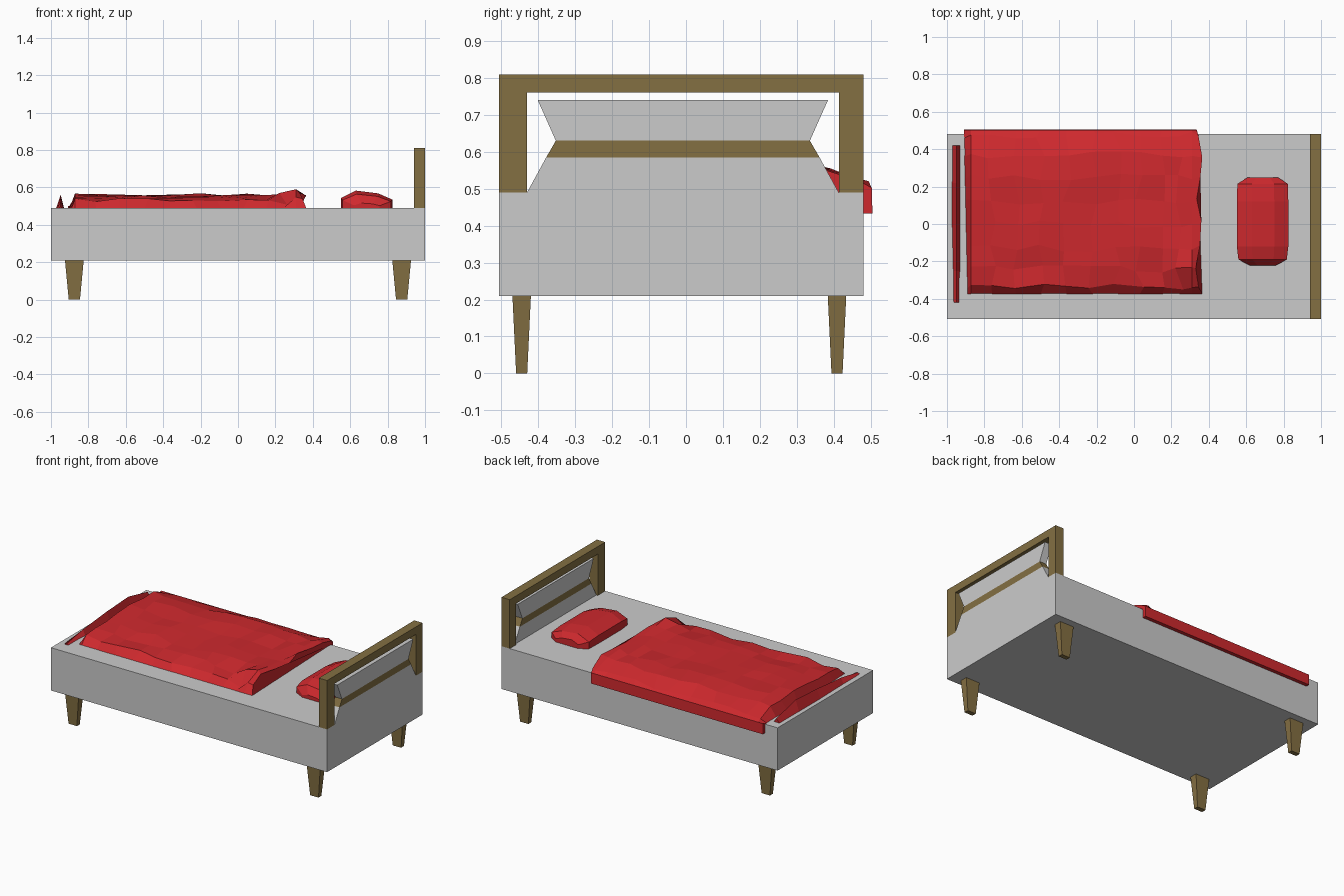
import bpy, math, random

if "Cube" in bpy.data.objects:
    bpy.data.objects.remove(bpy.data.objects["Cube"])
random.seed(4)
CY = -0.013          # mattress centre in y
TOP = 0.49           # mattress top


def material(name, rgb):
    m = bpy.data.materials.new(name)
    m.diffuse_color = (*rgb, 1)
    m.use_nodes = True
    m.node_tree.nodes["Principled BSDF"].inputs["Base Color"].default_value = m.diffuse_color
    return m


WOOD = material("wood", (0.23, 0.16, 0.055))
RED = material("red_fabric", (0.62, 0.022, 0.027))


def loft(name, rings, mat=None):
    """Skin closed rings of equal length and cap both ends."""
    n = len(rings[0])
    verts = [p for r in rings for p in r]
    faces = [(i * n + j, i * n + (j + 1) % n, (i + 1) * n + (j + 1) % n, (i + 1) * n + j)
             for i in range(len(rings) - 1) for j in range(n)]
    faces += [tuple(reversed(range(n))), tuple(range(len(verts) - n, len(verts)))]
    me = bpy.data.meshes.new(name)
    me.from_pydata(verts, [], faces)
    ob = bpy.data.objects.new(name, me)
    bpy.context.collection.objects.link(ob)
    if mat:
        me.materials.append(mat)
    bpy.context.view_layer.objects.active = ob
    bpy.ops.object.mode_set(mode='EDIT')
    bpy.ops.mesh.select_all(action='SELECT')
    bpy.ops.mesh.normals_make_consistent(inside=False)
    bpy.ops.object.mode_set(mode='OBJECT')
    return ob


def rect(cx, cy, hx, hy, z):
    return [(cx - hx, cy - hy, z), (cx + hx, cy - hy, z), (cx + hx, cy + hy, z), (cx - hx, cy + hy, z)]


def slab(name, profile, x0, x1, mat=None):
    """Extrude a (y, z) profile along x."""
    return loft(name, [[(x, y, z) for y, z in profile] for x in (x0, x1)], mat)


# Mattress base
loft("mattress", [rect(0, CY, 1, 0.494, 0.21), rect(0, CY, 1, 0.494, TOP)])

# Tapered legs
for sx, xn in ((-1, "foot"), (1, "head")):
    for sy, yn in ((-1, "front"), (1, "back")):
        c = (sx * 0.875, CY - 0.005 + sy * 0.427)
        loft(f"{xn}_{yn}_leg", [rect(*c, 0.03, 0.015, 0), rect(*c, 0.05, 0.025, 0.21)], WOOD)

# Headboard frame: one arch-shaped profile
slab("headboard_frame", [(-0.507, TOP), (-0.43, TOP), (-0.43, 0.76), (0.415, 0.76),
                         (0.415, TOP), (0.481, TOP), (0.481, 0.81), (-0.507, 0.81)], 0.94, 1, WOOD)


# Hourglass headboard panel in three bands
def band(name, h0, z0, h1, z1, mat=None):
    c = -0.0085
    slab(name, [(c - h0, z0), (c + h0, z0), (c + h1, z1), (c - h1, z1)], 0.95, 1, mat)


band("lower_panel", 0.422, TOP, 0.37, 0.585)
band("panel_rail", 0.37, 0.585, 0.344, 0.63, WOOD)
band("upper_panel", 0.344, 0.63, 0.393, 0.74)

# Crumpled blanket: cross-sections along x, hanging over the back edge
section = [(-0.375, 0.488), (-0.345, 0.532), (-0.24, 0.542), (-0.13, 0.552), (0.0, 0.556),
           (0.12, 0.56), (0.25, 0.56), (0.37, 0.553), (0.475, 0.518), (0.503, 0.502),
           (0.505, 0.433), (0.478, 0.433), (0.478, 0.488)]
head_shift = [0, -0.02, -0.035, -0.012, -0.005, -0.03, -0.01, 0, -0.02, -0.03, -0.03, -0.03, -0.03]
stations = [-0.91, -0.872, -0.76, -0.63, -0.5, -0.36, -0.22, -0.09, 0.03, 0.15, 0.24, 0.31, 0.365]
rings = []
for i, x in enumerate(stations):
    inner = 1 < i < len(stations) - 2
    ring = []
    for j, (y, z) in enumerate(section):
        px, py, pz = x, y, z
        if 1 <= j <= 8:
            px += random.uniform(-0.025, 0.025) if inner else 0
            py += random.uniform(-0.02, 0.02) if j > 1 else 0.025 * math.sin(i * 1.1) ** 2
            pz += random.uniform(-0.009, 0.009)
            # raised fold near the front head corner
            pz += 0.06 * math.exp(-((x - 0.31) / 0.07) ** 2 - ((y + 0.22) / 0.09) ** 2)
            if i == 0:
                pz = 0.488
            if i == 10 and j == 1:
                pz, py = 0.507, -0.35
        if i == 0 and j <= 8:
            px += 0.02 * (0.5 - y) / 0.87
        if i == len(stations) - 1:
            px += head_shift[j]
        ring.append((px, py, pz))
    rings.append(ring)
loft("blanket", rings, RED)

# Blanket fold poking up at the foot end
loft("foot_fold", [[(-0.973 + 0.006 * (y < 0), y, 0.488), (-0.948, y, z), (-0.93, y, 0.488)]
                   for y, z in ((-0.42, 0.495), (-0.25, 0.525), (0.0, 0.548), (0.22, 0.56), (0.42, 0.515))], RED)

# Faceted pillow: cross-sections along y
outline = [(0.55, 0), (0.55, 0.055), (0.63, 0.095), (0.75, 0.08), (0.825, 0.047), (0.825, 0)]
loft("pillow", [[(0.69 + (x - 0.69) * sx, y, 0.488 + h * sz) for x, h in outline]
                for y, sx, sz in ((-0.222, 0.5, 0.3), (-0.19, 0.94, 0.8), (-0.12, 1, 1),
                                  (0.12, 1, 1), (0.215, 0.98, 0.85), (0.248, 0.6, 0.5))], RED)
